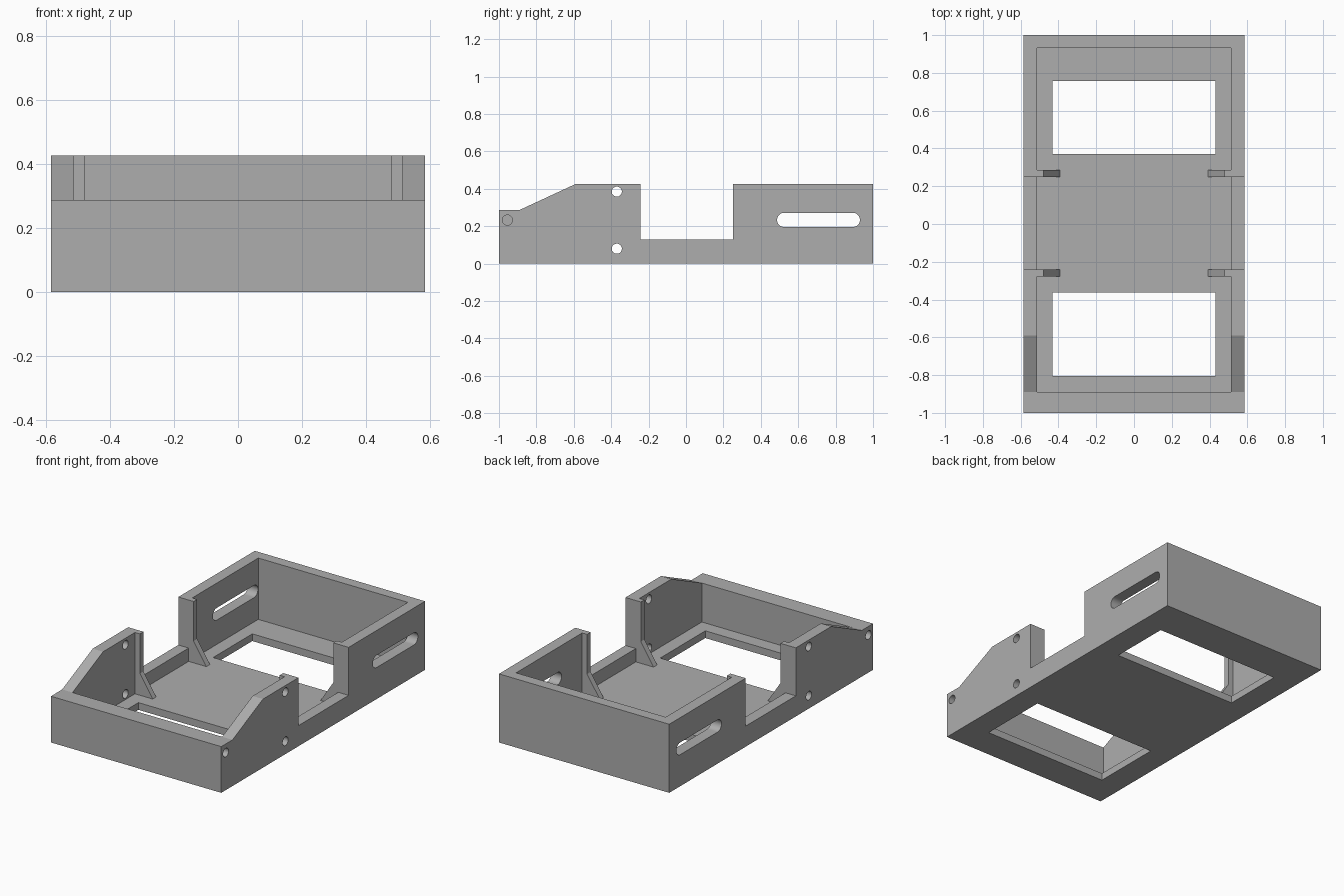
import bpy
import bmesh
import math
from mathutils import Vector

if "Cube" in bpy.data.objects:
    bpy.data.objects.remove(bpy.data.objects["Cube"], do_unlink=True)

HALF_W, INNER_W, FLOOR, TOP = 0.585, 0.514, 0.045, 0.426
NOTCH_FRONT, NOTCH_BACK = -0.242, 0.25

grey = bpy.data.materials.new("plain_grey")
grey.use_nodes = True
grey.diffuse_color = (0.42, 0.42, 0.42, 1)
grey.node_tree.nodes["Principled BSDF"].inputs["Base Color"].default_value = grey.diffuse_color


def prism(name, outline, axis, start, end):
    """Extrude a 2D outline along x (outline is y, z) or y (outline is x, z)."""
    bm = bmesh.new()
    place = (lambda a, b: (start, a, b)) if axis == "x" else (lambda a, b: (a, start, b))
    face = bm.faces.new([bm.verts.new(place(a, b)) for a, b in outline])
    made = bmesh.ops.extrude_face_region(bm, geom=[face])["geom"]
    step = Vector((end - start, 0, 0)) if axis == "x" else Vector((0, end - start, 0))
    bmesh.ops.translate(bm, vec=step, verts=[v for v in made if isinstance(v, bmesh.types.BMVert)])
    bmesh.ops.recalc_face_normals(bm, faces=bm.faces)
    mesh = bpy.data.meshes.new(name)
    bm.to_mesh(mesh)
    bm.free()
    mesh.materials.append(grey)
    obj = bpy.data.objects.new(name, mesh)
    bpy.context.collection.objects.link(obj)
    return obj


def rect(a0, a1, b0, b1):
    return [(a0, b0), (a1, b0), (a1, b1), (a0, b1)]


def capsule(y0, y1, z, r, n=16):
    """Round-ended slot outline; a circle when y0 equals y1."""
    pts = []
    for centre, base in ((y1, -math.pi / 2), (y0, math.pi / 2)):
        steps = n + 1 if y0 != y1 else n
        for i in range(steps):
            a = base + math.pi * i / n
            pts.append((centre + r * math.cos(a), z + r * math.sin(a)))
    return pts


def cut(target, cutter):
    cutter.hide_render = True
    mod = target.modifiers.new("cut", "BOOLEAN")
    mod.operation = "DIFFERENCE"
    mod.solver = "EXACT"
    mod.object = cutter
    bpy.context.view_layer.objects.active = target
    bpy.ops.object.modifier_apply(modifier=mod.name)
    bpy.data.objects.remove(cutter, do_unlink=True)


# Tray body from its side outline, with the notch and sloped front
side = [(-1, 0), (1, 0), (1, TOP), (NOTCH_BACK, TOP), (NOTCH_BACK, 0.128),
        (NOTCH_FRONT, 0.128), (NOTCH_FRONT, TOP), (-0.59, TOP), (-0.89, 0.287), (-1, 0.287)]
tray = prism("tray_body", side, "x", -HALF_W, HALF_W)

# Hollow interior
cut(tray, prism("cavity", rect(-0.89, 0.933, FLOOR, 0.6), "x", -INNER_W, INNER_W))

# Floor windows
for y0, y1 in ((-0.805, -0.362), (0.371, 0.756)):
    cut(tray, prism("window", rect(y0, y1, -0.1, 0.1), "x", -0.431, 0.431))

# Side slots and screw holes right through both walls
for y0, y1, z, r in ((0.525, 0.892, 0.234, 0.038),
                     (-0.37, -0.37, 0.385, 0.027),
                     (-0.37, -0.37, 0.08, 0.027)):
    cut(tray, prism("side_hole", capsule(y0, y1, z, r), "x", -0.7, 0.7))

# Blind holes in the ends of the front wall
for s in (-1, 1):
    cut(tray, prism("blind_hole", capsule(-0.955, -0.955, 0.233, 0.027), "x", s * 0.7, s * 0.5))

bpy.ops.object.select_all(action="DESELECT")
tray.select_set(True)
bpy.context.view_layer.objects.active = tray
bpy.ops.object.shade_smooth_by_angle(angle=math.radians(20))

# Ribs with flared feet beside the notch
for s, hand in ((1, "left"), (-1, "right")):
    rib = [(s * x, z) for x, z in ((INNER_W, FLOOR), (0.392, FLOOR), (0.48, 0.18),
                                   (0.48, TOP), (INNER_W, TOP))]
    prism("front_rib_" + hand, rib, "y", NOTCH_FRONT - 0.035, NOTCH_FRONT)
    prism("back_rib_" + hand, rib, "y", NOTCH_BACK, NOTCH_BACK + 0.035)
